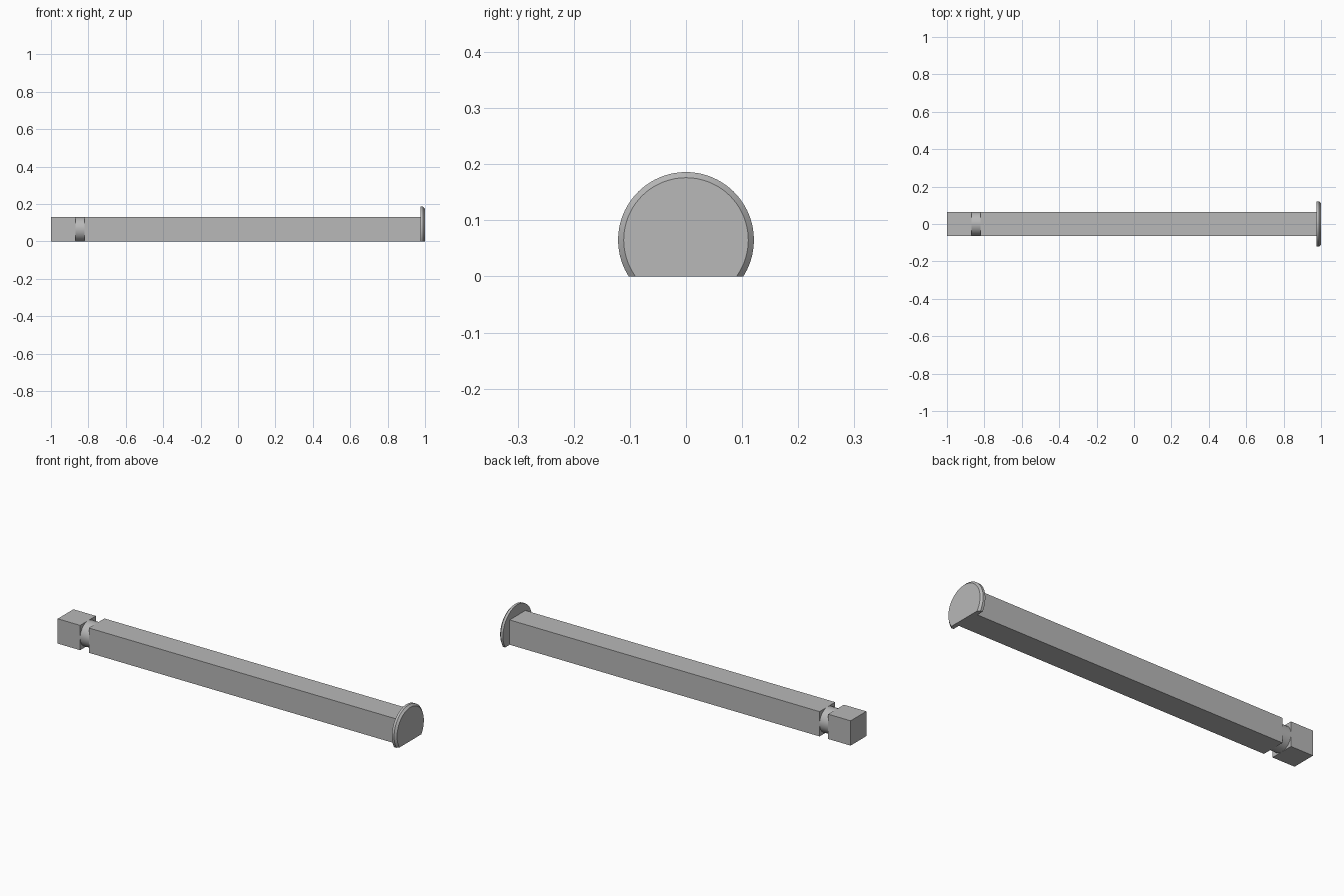
import bpy
import bmesh
from math import asin, cos, sin, pi, radians

cube = bpy.data.objects.get("Cube")
if cube:
    bpy.data.objects.remove(cube, do_unlink=True)

HALF = 0.065          # half the square shaft, also the axis height
HEAD_RADIUS = 0.121
CHAMFER = 0.01
HEAD_BACK = 0.977
GROOVE = (-0.87, -0.82)

steel = bpy.data.materials.new("grey steel")
steel.use_nodes = True
grey = (0.48, 0.48, 0.48, 1)
steel.diffuse_color = grey
steel.node_tree.nodes["Principled BSDF"].inputs["Base Color"].default_value = grey


def finish(obj, name):
    obj.name = obj.data.name = name
    obj.data.materials.clear()
    obj.data.materials.append(steel)
    return obj


def smooth(obj):
    bpy.ops.object.select_all(action="DESELECT")
    obj.select_set(True)
    bpy.context.view_layer.objects.active = obj
    bpy.ops.object.shade_smooth_by_angle(angle=radians(30))


def square_bar(name, x0, x1):
    bpy.ops.mesh.primitive_cube_add(size=1, location=((x0 + x1) / 2, 0, HALF))
    obj = bpy.context.object
    obj.scale = (x1 - x0, 2 * HALF, 2 * HALF)
    bpy.ops.object.transform_apply(location=False, rotation=False, scale=True)
    return finish(obj, name)


# Square shaft and end block, either side of the groove
square_bar("end_block", -1, GROOVE[0])
square_bar("shaft", GROOVE[1], HEAD_BACK)

# Round neck in the groove
bpy.ops.mesh.primitive_cylinder_add(
    vertices=64, radius=HALF, depth=GROOVE[1] - GROOVE[0],
    location=(sum(GROOVE) / 2, 0, HALF), rotation=(0, pi / 2, 0))
smooth(finish(bpy.context.object, "groove_neck"))


# Round head with a flat underside and a chamfered outer rim
def head_ring(bm, x, radius, steps=72):
    start = -asin(HALF / radius)
    sweep = pi - 2 * start
    angles = [start + sweep * i / steps for i in range(steps + 1)]
    return [bm.verts.new((x, radius * cos(a), HALF + radius * sin(a))) for a in angles]


bm = bmesh.new()
rings = [head_ring(bm, HEAD_BACK, HEAD_RADIUS),
         head_ring(bm, 1 - CHAMFER, HEAD_RADIUS),
         head_ring(bm, 1, HEAD_RADIUS - CHAMFER)]
for a, b in zip(rings, rings[1:]):
    for i in range(len(a)):
        j = (i + 1) % len(a)
        bm.faces.new((a[i], a[j], b[j], b[i]))
bm.faces.new(rings[0])
bm.faces.new(rings[-1])
bmesh.ops.recalc_face_normals(bm, faces=bm.faces)
mesh = bpy.data.meshes.new("head")
bm.to_mesh(mesh)
bm.free()
head = bpy.data.objects.new("head", mesh)
bpy.context.collection.objects.link(head)
smooth(finish(head, "head"))
